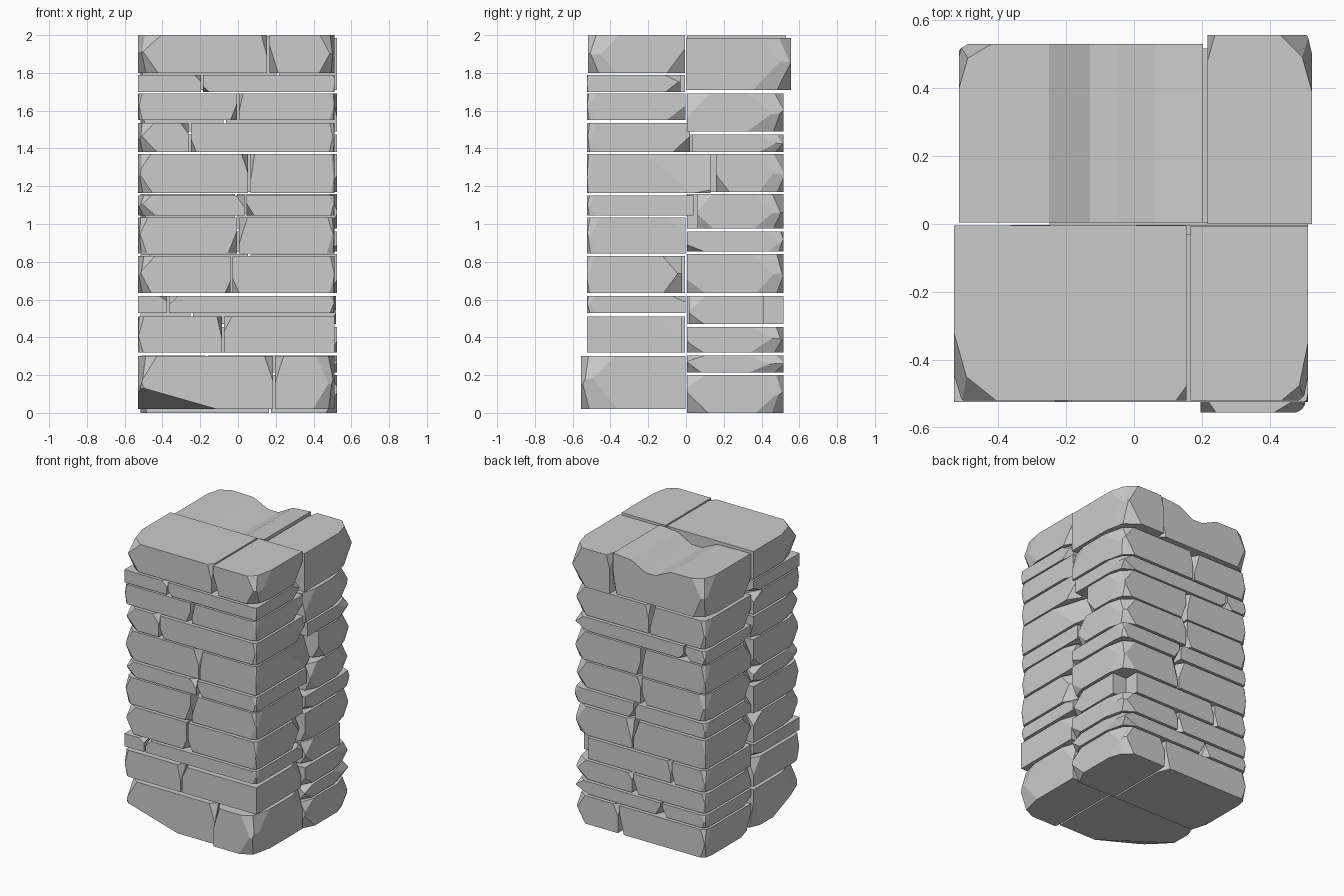
import bpy, bmesh, random
from mathutils import Vector

if "Cube" in bpy.data.objects:
    bpy.data.objects.remove(bpy.data.objects["Cube"])

random.seed(4)
R = random.uniform


def cut(bm, point, normal):
    """Slice a flat chip off a stone and close the hole."""
    geom = bm.verts[:] + bm.edges[:] + bm.faces[:]
    bmesh.ops.bisect_plane(bm, geom=geom, dist=1e-5, plane_co=point,
                           plane_no=Vector(normal).normalized(), clear_outer=True)
    rim = [e for e in bm.edges if e.is_boundary]
    if rim:
        bmesh.ops.holes_fill(bm, edges=rim, sides=0)


def stone(name, x, y, z, chips, profile=None):
    """Extrude an xz profile along y, then chip it. Chip = (signs, sizes)."""
    prof = profile or [(x[0], z[0]), (x[1], z[0]), (x[1], z[1]), (x[0], z[1])]
    bm = bmesh.new()
    face = bm.faces.new([bm.verts.new((px, y[0], pz)) for px, pz in prof])
    ext = bmesh.ops.extrude_face_region(bm, geom=[face])
    bmesh.ops.translate(bm, vec=(0, y[1] - y[0], 0),
                        verts=[v for v in ext["geom"] if isinstance(v, bmesh.types.BMVert)])
    bmesh.ops.recalc_face_normals(bm, faces=bm.faces[:])
    box = (x, y, z)
    for s, d in chips:
        corner = Vector([box[i][s[i] > 0] for i in range(3)])
        normal = [s[i] / d[i] if d[i] else 0 for i in range(3)]
        k = next(i for i in range(3) if d[i])
        corner[k] -= s[k] * d[k]
        cut(bm, corner, normal)
    bmesh.ops.recalc_face_normals(bm, faces=bm.faces[:])
    me = bpy.data.meshes.new(name)
    bm.to_mesh(me)
    bm.free()
    bpy.context.collection.objects.link(bpy.data.objects.new(name, me))


def lobe(sx, sy, h, k):
    """Worn vertical corner: steep chips at its top and bottom."""
    out = []
    for sz in (-1, 1):
        out.append(((sx, sy, sz), (R(.04, .06) * k, R(.18, .26) * k, h * R(.6, .9))))
        out.append(((sx, sy, sz), (R(.10, .15) * k, R(.07, .11) * k, h * R(.5, .8))))
    return out


def course(name, x, y, z, split, side, lobes, back_gap=(0, 0), extra=((), ()), profiles=(None, None)):
    """Two stones side by side; side is -1 for the front half, 1 for the back."""
    h = z[1] - z[0]
    spans = ((x[0], split - .006), (split + .006, x[1]))
    for i, sx in enumerate((-1, 1)):
        yy = list(y[i])
        chips = []
        if lobes[i]:
            chips += lobe(sx, side, h, lobes[i])
        # wear next to the middle seam
        for sz in (-1, 1):
            if random.random() < .6:
                chips.append(((sx, -side, sz), (R(.03, .06), R(.07, .12), h * R(.3, .7))))
        # wear beside the upright joint
        sz = random.choice((-1, 1))
        chips.append(((-sx, side, sz), (R(.02, .05), R(.03, .1), h * R(.3, .8))))
        chips += list(extra[i])
        stone(f"{name}_{'left' if i == 0 else 'right'}", spans[i], yy, z, chips, profiles[i])


# Front half: z0, z1, joint x, right stone's rear y, left wear, right wear
front = [
    (.02, .30, .19, -.003, .9, .8), (.32, .51, -.08, -.02, .25, 0),
    (.53, .62, -.37, -.003, 0, .2), (.635, .83, -.035, -.02, .7, .2),
    (.845, 1.035, 0, -.003, .4, .3), (1.045, 1.15, .04, .04, .7, .2),
    (1.165, 1.37, .06, .13, .6, .15), (1.38, 1.535, -.255, .02, .8, .2),
    (1.55, 1.69, 0, -.003, .2, .2), (1.70, 1.79, -.19, -.03, 0, .1),
    (1.80, 2.0, .16, -.006, 1, .7)]
for n, (z0, z1, s, yr, wl, wr) in enumerate(front):
    f = -.525 if n < 10 else -.52
    fr = -.555 if n == 0 else f
    extra = [[], []]
    prof = [None, None]
    if n == 0:      # chipped underside of the lowest front stone
        extra[0] = [((-1, -1, -1), (.42, .3, .12))]
    if n == 6:      # long sloping break on the right face
        extra[1] = [((1, 1, 1), (.1, .34, .3))]
    course(f"front_course_{n + 1}", (-.53, .512), ((f, -.004), (fr, yr)), (z0, z1),
           s, -1, (wl, wr), extra=extra, profiles=prof)

# Back half: z0, z1, joint x, right stone's front y, left wear, right wear
back = [
    (0, .20, .17, .004, .3, .8), (.215, .305, -.166, .004, .2, .8),
    (.32, .455, .06, .004, .2, .8), (.47, .62, -.245, .015, .3, 0),
    (.635, .84, .06, .004, .2, .7), (.855, .96, .045, .004, .2, .3),
    (.975, 1.16, -.01, .06, .4, .8), (1.17, 1.37, -.01, .16, .3, .7),
    (1.38, 1.475, -.35, .035, .2, .7), (1.49, 1.69, -.07, .004, .3, .8),
    (1.71, 1.985, .21, 0, .7, .9)]
for n, (z0, z1, s, yr, wl, wr) in enumerate(back):
    x1 = .41 if n == 3 else .525
    b = .53 if n == 10 else .517
    br = .557 if n == 10 else b
    prof = [None, None]
    if n == 10:     # shallow groove worn across the top
        prof[0] = [(-.515, z0), (.204, z0), (.204, 1.998), (.06, 1.985), (-.05, 1.925),
                   (-.13, 1.925), (-.25, 1.98), (-.515, 1.985)]
    course(f"back_course_{n + 1}", (-.515, x1), ((.004, b), (yr, br)), (z0, z1),
           s, 1, (wl, wr), profiles=prof)

# Short stone set back in the recessed corner
stone("recessed_corner_stone", (.40, .52), (.015, .41), (.47, .62),
      [((1, -1, 1), (.04, .09, .08)), ((1, -1, -1), (.04, .08, .06))])
